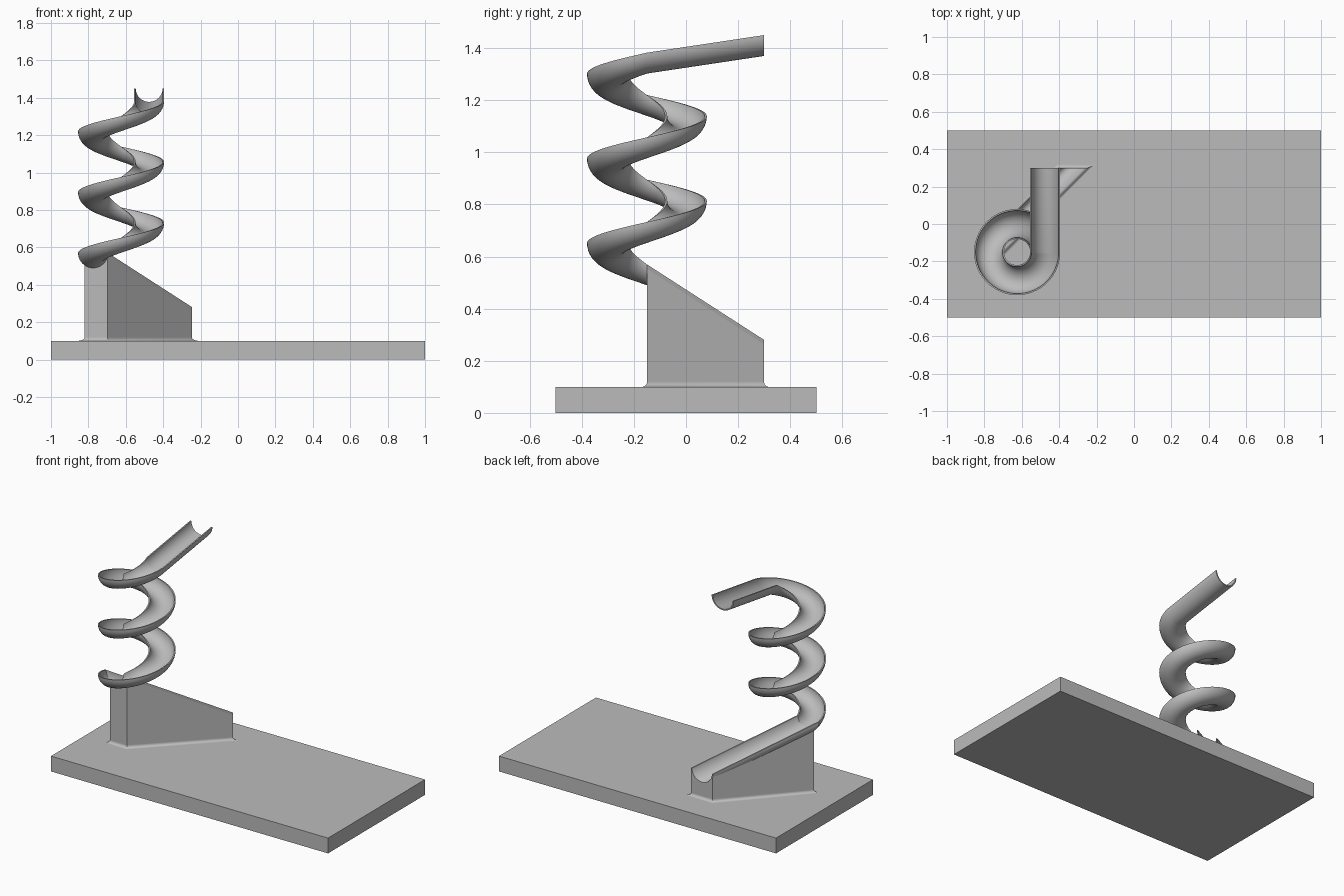
import bpy, bmesh
from math import sin, cos, pi, sqrt, radians
from mathutils import Vector

cube = bpy.data.objects.get("Cube")
if cube:
    bpy.data.objects.remove(cube, do_unlink=True)

grey = bpy.data.materials.new("plain grey")
grey.use_nodes = True
grey.diffuse_color = (0.5, 0.5, 0.5, 1)
grey.node_tree.nodes["Principled BSDF"].inputs["Base Color"].default_value = grey.diffuse_color

BASE_TOP = 0.1
CENTRE = Vector((-0.625, -0.15, 0))
TURN_R, TURNS, PITCH = 0.15, 2.5, 0.325
OUTER, INNER = 0.08, 0.072
LOW_RIM, END_RIM, TOP_RIM = 0.57, 0.28, 1.45
BACK_Y = 0.3


def loft(name, rings):
    """Skin a list of equal closed rings and cap both ends."""
    bm = bmesh.new()
    loops = [[bm.verts.new(p) for p in ring] for ring in rings]
    n = len(loops[0])
    for a, b in zip(loops, loops[1:]):
        for i in range(n):
            j = (i + 1) % n
            bm.faces.new((a[i], a[j], b[j], b[i]))
    bm.faces.new(loops[0])
    bm.faces.new(loops[-1])
    bmesh.ops.recalc_face_normals(bm, faces=bm.faces)
    mesh = bpy.data.meshes.new(name)
    bm.to_mesh(mesh)
    bm.free()
    mesh.materials.append(grey)
    obj = bpy.data.objects.new(name, mesh)
    bpy.context.collection.objects.link(obj)
    bpy.ops.object.select_all(action='DESELECT')
    obj.select_set(True)
    bpy.context.view_layer.objects.active = obj
    bpy.ops.object.shade_smooth_by_angle(angle=radians(30))
    return obj


def arc(radius, start=pi, end=2 * pi, steps=20):
    return [(radius * cos(start + (end - start) * i / steps),
             radius * sin(start + (end - start) * i / steps)) for i in range(steps + 1)]


def rect(x, y, z):
    return [(-x, -y, z), (x, -y, z), (x, y, z), (-x, y, z)]


# Base slab
loft("base_slab", [rect(1, 0.5, 0), rect(1, 0.5, BASE_TOP)])

# Gutter: straight inlet, descending helix, diagonal outlet
gutter = arc(OUTER) + arc(INNER)[::-1]
path = [(Vector((CENTRE.x + TURN_R, BACK_Y, TOP_RIM)), Vector((1, 0, 0)))]
segments = 160
for i in range(segments + 1):
    t = i / segments
    angle = -t * TURNS * 2 * pi
    across = Vector((cos(angle), sin(angle), 0))
    rim = LOW_RIM + (1 - t) * TURNS * PITCH
    path.append((CENTRE + across * TURN_R + Vector((0, 0, rim)), across))
outlet_end = Vector((CENTRE.x - TURN_R + BACK_Y - CENTRE.y, BACK_Y, END_RIM))
path.append((outlet_end, Vector((-1, 0, 0))))
loft("spiral_gutter", [[c + across * u + Vector((0, 0, v)) for u, v in gutter]
                       for c, across in path])

# Support block: a wall under the outlet with the trough cradled in its top
start = Vector((CENTRE.x - TURN_R, CENTRE.y, LOW_RIM))
CRADLE = 0.078


def block_section(c, left_angle):
    points = arc(CRADLE, left_angle)
    left, right = points[0][0], points[-1][0]
    top = [c + Vector((u, 0, v)) for u, v in points]
    return top + [Vector((c.x + right, c.y, BASE_TOP)), Vector((c.x + left, c.y, BASE_TOP))]


front = block_section(start, radians(235))
back = block_section(outlet_end, pi)
loft("support_block", [front, back])

# Concave skirt where the block meets the slab
foot = [front[-1], front[-2], back[-2], back[-1]]


def grown(points, d, z):
    """Offset a counter-clockwise outline outwards with mitred corners."""
    ring = []
    for i, p in enumerate(points):
        e1 = (p - points[i - 1]).normalized()
        e2 = (points[(i + 1) % len(points)] - p).normalized()
        n1, n2 = Vector((e1.y, -e1.x, 0)), Vector((e2.y, -e2.x, 0))
        q = p + (n1 + n2) * (d / (1 + n1.dot(n2)))
        ring.append((q.x, q.y, z))
    return ring


SKIRT = 0.018
steps = 6
loft("block_skirt", [grown(foot, SKIRT * (1 - sin(pi / 2 * i / steps)),
                           BASE_TOP + SKIRT * (1 - cos(pi / 2 * i / steps)))
                     for i in range(steps + 1)])
